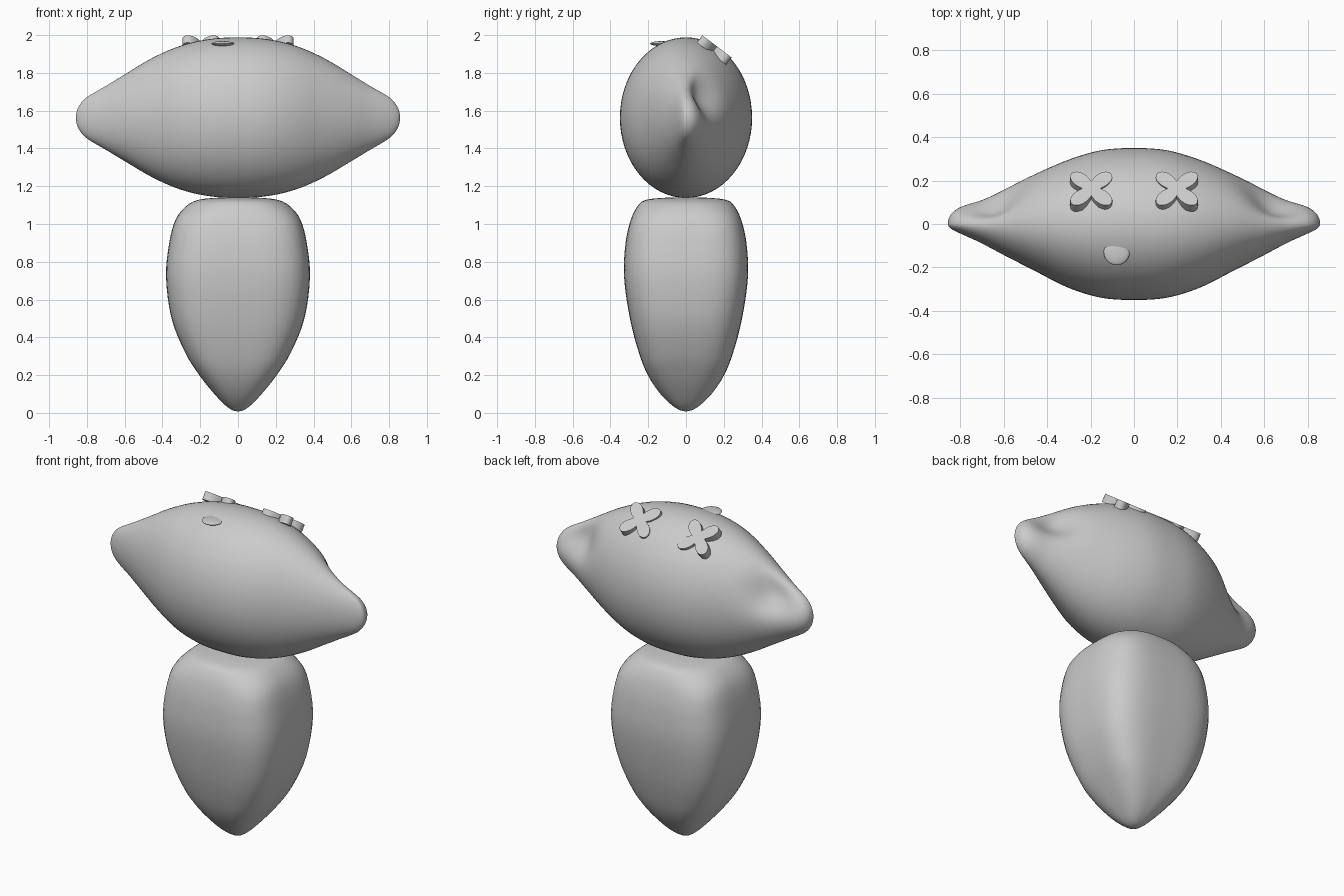
import bpy, bmesh, math
from mathutils import Vector, Matrix

if "Cube" in bpy.data.objects:
    bpy.data.objects.remove(bpy.data.objects["Cube"])


def make_object(name, bm, angle=50):
    bmesh.ops.recalc_face_normals(bm, faces=bm.faces)
    me = bpy.data.meshes.new(name)
    bm.to_mesh(me)
    bm.free()
    ob = bpy.data.objects.new(name, me)
    bpy.context.collection.objects.link(ob)
    bpy.ops.object.select_all(action='DESELECT')
    ob.select_set(True)
    bpy.context.view_layer.objects.active = ob
    bpy.ops.object.shade_smooth_by_angle(angle=math.radians(angle))
    return ob


def smooth_rows(keys, steps):
    """Catmull-Rom through the key rows; first and last are phantom rows."""
    rows = []
    for i in range(1, len(keys) - 2):
        for s in range(steps):
            t = s / steps
            rows.append([0.5 * (2 * b + (c - a) * t + (2 * a - 5 * b + 4 * c - d) * t * t
                                + (3 * b - a - 3 * c + d) * t ** 3)
                         for a, b, c, d in zip(*keys[i - 1:i + 3])])
    rows.append(list(keys[-2]))
    return rows


def loft(name, rows, ring_fn):
    """Rings from ring_fn(row); the first and last rows close to a point."""
    bm = bmesh.new()
    rings = [[bm.verts.new(p) for p in ring_fn(r)] for r in rows]
    for r0, r1 in zip(rings, rings[1:]):
        n = len(r0)
        for i in range(n):
            bm.faces.new((r0[i], r0[(i + 1) % n], r1[(i + 1) % n], r1[i]))
    bmesh.ops.remove_doubles(bm, verts=bm.verts, dist=0.0004)
    return make_object(name, bm)


# Body: tapered pod with a rounded-square section (z, half width, half depth)
body_keys = [(0.03, -0.06, -0.06), (0.008, 0, 0), (0.03, 0.055, 0.06), (0.1, 0.125, 0.135),
             (0.2, 0.205, 0.202), (0.32, 0.28, 0.25), (0.5, 0.352, 0.297), (0.72, 0.381, 0.328),
             (0.9, 0.364, 0.32), (1.02, 0.332, 0.293), (1.09, 0.28, 0.26), (1.125, 0.22, 0.22),
             (1.138, 0.13, 0.13), (1.141, 0, 0), (1.138, -0.13, -0.13)]


def body_ring(row):
    z, a, b = row
    n = 2.3 + 1.2 * min(1, max(0, z / 0.25)) * min(1, max(0, (1.16 - z) / 0.15))
    out = []
    for i in range(64):
        c, s = math.cos(math.tau * i / 64), math.sin(math.tau * i / 64)
        k = (abs(c) ** n + abs(s) ** n) ** (-1 / n)
        out.append((a * c * k, b * s * k, z))
    return out


loft("body", smooth_rows(body_keys, 4), body_ring)

# Head: wide spindle with hollowed ear tips (x, front depth, back depth, half height)
half = [(0.15, 0.34, 0.34, 0.416), (0.3, 0.295, 0.297, 0.382), (0.45, 0.22, 0.233, 0.318),
        (0.6, 0.143, 0.165, 0.230), (0.7, 0.09, 0.12, 0.170), (0.78, 0.053, 0.092, 0.123),
        (0.82, 0.035, 0.07, 0.092), (0.848, 0.018, 0.04, 0.05), (0.858, 0, 0, 0),
        (0.848, -0.018, -0.04, -0.05)]
head_keys = [(-x, f, b, h) for x, f, b, h in reversed(half)] + [(0, 0.35, 0.35, 0.425)] + half


def head_ring(row):
    x, front, back, h = row
    out = []
    for i in range(64):
        a = math.tau * i / 64
        y = math.cos(a)
        p = Vector((x, y * (back if y > 0 else front), 1.563 + h * math.sin(a)))
        # ear hollow on the upper back of each tip
        dy = (p.y - 0.1) / (0.065 if p.y < 0.1 else 0.1)
        w = math.exp(-((abs(x) - 0.64) / 0.15) ** 2 - dy ** 2 - ((p.z - 1.68) / 0.11) ** 2)
        p += 0.065 * w * Vector((-math.copysign(0.4, x), -0.75, -0.45))
        out.append(p)
    return out


loft("head", smooth_rows(head_keys, 5), head_ring)

# Eyes: four-petal slabs lying on the back slope of the head
for side, label in ((-1, "left"), (1, "right")):
    bm = bmesh.new()
    verts = []
    for i in range(64):
        a = math.tau * i / 64
        r = 0.042 + 0.084 * abs(math.sin(2 * a)) ** 1.5
        verts.append(bm.verts.new((r * math.cos(a), r * math.sin(a), -0.025)))
    face = bm.faces.new(verts)
    ext = bmesh.ops.extrude_face_region(bm, geom=[face])
    for v in ext["geom"]:
        if isinstance(v, bmesh.types.BMVert):
            v.co.z += 0.048
    bm.transform(Matrix.Translation((side * 0.197, 0.15, 1.922))
                 @ Matrix.Rotation(math.radians(-37), 4, 'X'))
    make_object(label + "_eye", bm, 35)

# Nose: small flattened bead
bm = bmesh.new()
bmesh.ops.create_uvsphere(bm, u_segments=24, v_segments=12, radius=1)
bm.transform(Matrix.Translation((-0.08, -0.13, 1.955)) @ Matrix.Diagonal((0.06, 0.06, 0.013, 1)))
make_object("nose", bm)
